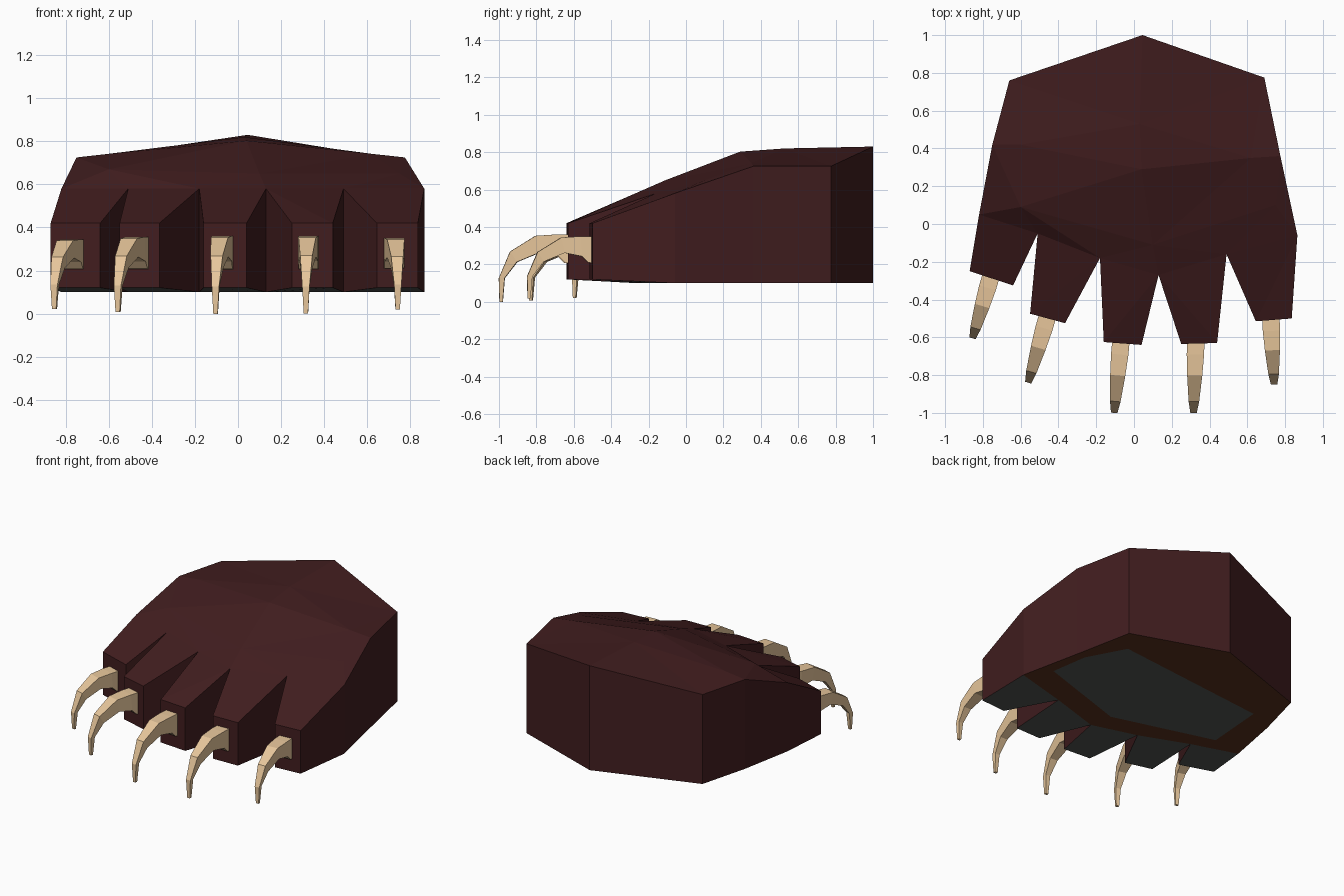
import bpy, bmesh
from mathutils import Vector
from mathutils.geometry import delaunay_2d_cdt

if "Cube" in bpy.data.objects:
    bpy.data.objects.remove(bpy.data.objects["Cube"])


def material(name, rgb):
    m = bpy.data.materials.new(name)
    m.diffuse_color = (*rgb, 1)
    m.use_nodes = True
    m.node_tree.nodes["Principled BSDF"].inputs["Base Color"].default_value = m.diffuse_color
    return m


FUR = material("dark maroon fur", (0.053, 0.0125, 0.0135))
RIM = material("brown sole rim", (0.095, 0.030, 0.012))
PAD = material("grey pad", (0.086, 0.090, 0.084))
HORN = material("tan claw", (0.82, 0.58, 0.335))


def make_object(name, bm, mats):
    bmesh.ops.recalc_face_normals(bm, faces=bm.faces[:])
    me = bpy.data.meshes.new(name)
    bm.to_mesh(me)
    bm.free()
    for m in mats:
        me.materials.append(m)
    ob = bpy.data.objects.new(name, me)
    bpy.context.collection.objects.link(ob)
    return ob


# Paw outline seen from above: (x, y, top height); toe tips are at 0.42
TIP = 0.42
OUTLINE = [
    (-0.82, 0.05, 0.58), (-0.87, -0.25, TIP), (-0.64, -0.325, TIP),
    (-0.51, -0.05, 0.58), (-0.55, -0.475, TIP), (-0.365, -0.525, TIP),
    (-0.18, -0.18, 0.58), (-0.16, -0.625, TIP), (0.04, -0.64, TIP),
    (0.13, -0.27, 0.58), (0.25, -0.635, TIP), (0.44, -0.63, TIP),
    (0.49, -0.16, 0.58), (0.645, -0.515, TIP), (0.835, -0.50, TIP),
    (0.865, -0.06, 0.58), (0.775, 0.36, 0.725), (0.69, 0.775, 0.725),
    (0.045, 1.0, 0.83), (-0.66, 0.76, 0.725), (-0.75, 0.42, 0.725)]
N = len(OUTLINE)
# Inner points of the top: knuckle row, then back of the paw
INNER = [(-0.60, 0.09, 0.67), (0.10, -0.11, 0.65), (0.75, 0.10, 0.65),
         (-0.60, 0.42, 0.742), (0.04, 0.29, 0.803), (0.62, 0.35, 0.742),
         (0.03, 0.53, 0.82)]
RIDGES = [0, N, N + 1, N + 2, 15], [20, N + 3, N + 4, N + 5, 16], [N + 4, N + 6, 18]
# Main sole pad
SOLE = [(-0.60, 0.09), (0.10, -0.11), (0.75, 0.10),
        (0.71, 0.36), (0.57, 0.62), (-0.57, 0.50)]


def fill(bm, points, chains):
    """Triangulate the outline plus inner points, keeping the chains as edges."""
    edges = [(i, (i + 1) % N) for i in range(N)]
    for c in chains:
        edges += list(zip(c, c[1:]))
    flat = [Vector(p[:2]) for p in points]
    res = delaunay_2d_cdt(flat, edges, [], 1, 1e-5)
    verts = [bm.verts.new(p) for p in points]
    faces = []
    for f in res[2]:
        ids = [res[3][i][0] for i in f]
        faces.append((bm.faces.new([verts[i] for i in ids]), ids))
    return verts, faces


# Paw: top skin, sole and upright walls between them
bm = bmesh.new()
top, _ = fill(bm, OUTLINE + INNER, RIDGES)
low = [(x, y, 0.12 if z == TIP else 0.10) for x, y, z in OUTLINE]
loop = [N + i for i in range(len(SOLE))] + [N]
sole, sole_faces = fill(bm, low + [(x, y, 0.10) for x, y in SOLE],
                        [loop, [0, 3, 6, 9, 12, 15]])
for i in range(N):
    j = (i + 1) % N
    bm.faces.new((top[i], top[j], sole[j], sole[i]))
# Toe undersides and the main pad are grey, the rest of the sole is brown
for f, ids in sole_faces:
    toe = any(i < N and OUTLINE[i][2] == TIP for i in ids)
    pad = all(i >= N for i in ids)
    f.material_index = 2 if toe or pad else 1
make_object("paw", bm, [FUR, RIM, PAD])

# Claw side profile: (outer reach, outer z, inner reach, inner z, half width)
PROFILE = [(-0.03, 0.0, -0.03, -0.155, 0.046), (0.01, 0.0, 0.015, -0.15, 0.046),
           (0.06, 0.0, 0.05, -0.115, 0.046), (0.17, -0.007, 0.15, -0.095, 0.040),
           (0.305, -0.09, 0.27, -0.145, 0.028), (0.365, -0.23, 0.335, -0.23, 0.017),
           (0.362, -0.355, 0.345, -0.355, 0.010)]


def claw(name, base, tip, top_z):
    base, tip = Vector(base), Vector(tip)
    d = (tip - base).normalized()
    side = Vector((-d.y, d.x))
    s = (tip - base).length / 0.365
    bm = bmesh.new()
    rings = []
    for ro, zo, ri, zi, w in PROFILE:
        ring = []
        for r, z, k in ((ro, zo, w), (ro, zo, -w), (ri, zi, -w), (ri, zi, w)):
            p = base + d * r * s + side * k
            ring.append(bm.verts.new((p.x, p.y, top_z + z * s)))
        rings.append(ring)
    for a, b in zip(rings, rings[1:]):
        for i in range(4):
            j = (i + 1) % 4
            bm.faces.new((a[i], a[j], b[j], b[i]))
    bm.faces.new(rings[0])
    bm.faces.new(rings[-1])
    make_object(name, bm, [HORN])


# Five claws, one on each toe
CLAWS = [((-0.76, -0.285), (-0.855, -0.605), 0.345), ((-0.46, -0.495), (-0.56, -0.84), 0.356),
         ((-0.07, -0.63), (-0.105, -1.0), 0.36), ((0.327, -0.63), (0.315, -1.0), 0.36),
         ((0.725, -0.51), (0.742, -0.85), 0.35)]
for n, (base, tip, z) in enumerate(CLAWS, 1):
    claw(f"claw_{n}", base, tip, z)
